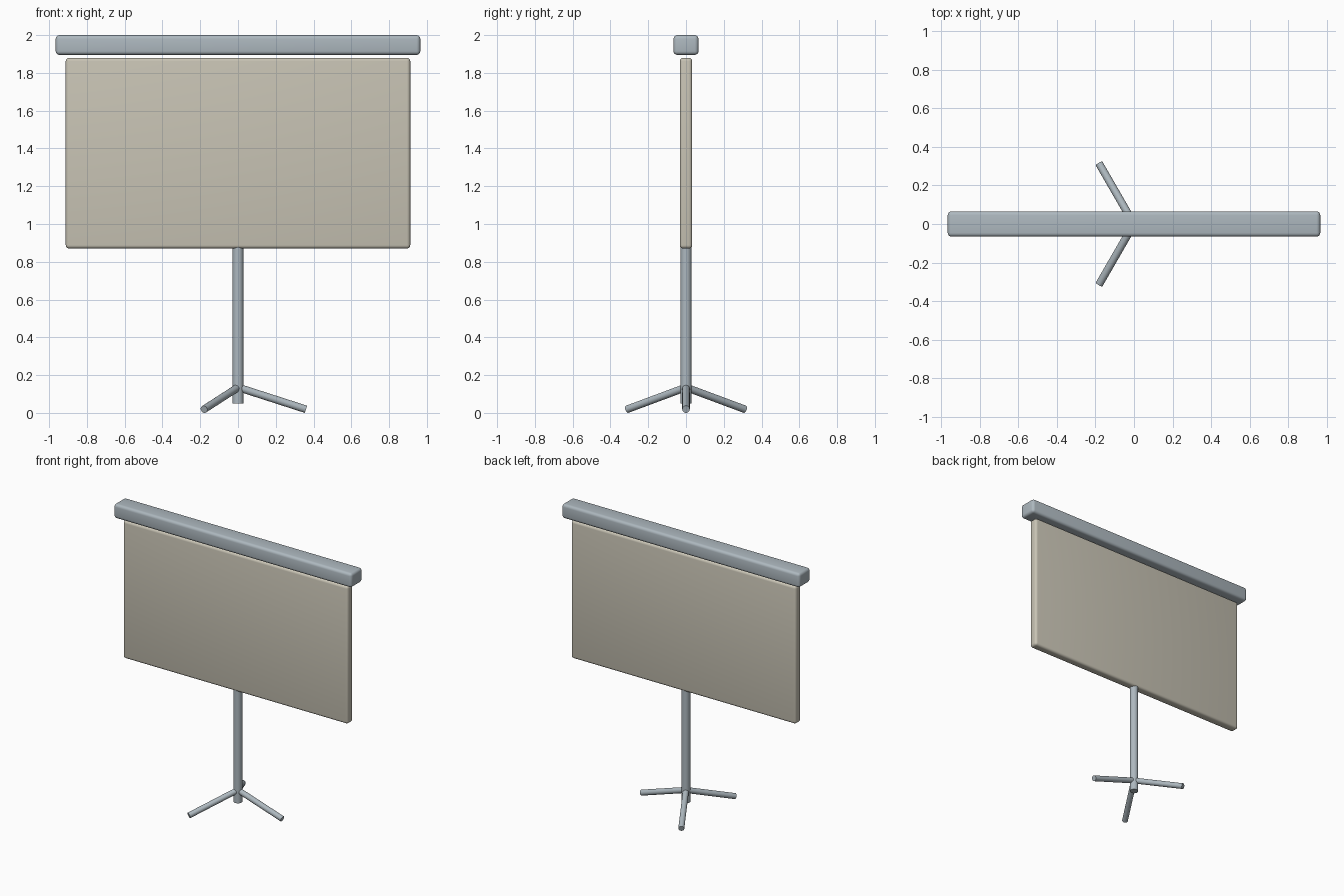
import bpy, math
from mathutils import Vector

if "Cube" in bpy.data.objects:
    bpy.data.objects.remove(bpy.data.objects["Cube"])


def material(name, rgb):
    m = bpy.data.materials.new(name)
    m.diffuse_color = (*rgb, 1)
    m.use_nodes = True
    m.node_tree.nodes["Principled BSDF"].inputs["Base Color"].default_value = m.diffuse_color
    return m


metal = material("blue_grey_metal", (0.42, 0.48, 0.52))
fabric = material("warm_grey_fabric", (0.58, 0.55, 0.46))


def finish(obj, name, mat):
    obj.name = name
    obj.data.materials.append(mat)
    bpy.ops.object.shade_smooth_by_angle(angle=math.radians(35))


def rounded_box(name, size, z, bevel, mat):
    bpy.ops.mesh.primitive_cube_add(size=1, location=(0, 0, z))
    obj = bpy.context.object
    obj.scale = size
    bpy.ops.object.transform_apply(location=False, rotation=False, scale=True)
    mod = obj.modifiers.new("rounded_edges", 'BEVEL')
    mod.width, mod.segments = bevel, 4
    bpy.ops.object.modifier_apply(modifier=mod.name)
    finish(obj, name, mat)


def rod(name, start, end, radius, mat):
    a, b = Vector(start), Vector(end)
    bpy.ops.mesh.primitive_cylinder_add(vertices=24, radius=radius,
                                        depth=(b - a).length, location=(a + b) / 2)
    obj = bpy.context.object
    obj.rotation_euler = (b - a).to_track_quat('Z', 'Y').to_euler()
    finish(obj, name, mat)


# Roller housing above the hanging screen panel
rounded_box("roller_housing", (1.93, 0.132, 0.105), 1.9475, 0.02, metal)
rounded_box("screen_panel", (1.824, 0.066, 1.01), 1.375, 0.018, fabric)

# Upright pole
rod("pole", (0, 0, 0.05), (0, 0, 0.88), 0.029, metal)

# Three splayed legs
for i in range(3):
    t = i * math.tau / 3
    rod(f"leg_{i + 1}", (0, 0, 0.135),
        (0.36 * math.cos(t), 0.36 * math.sin(t), 0.019), 0.02, metal)
